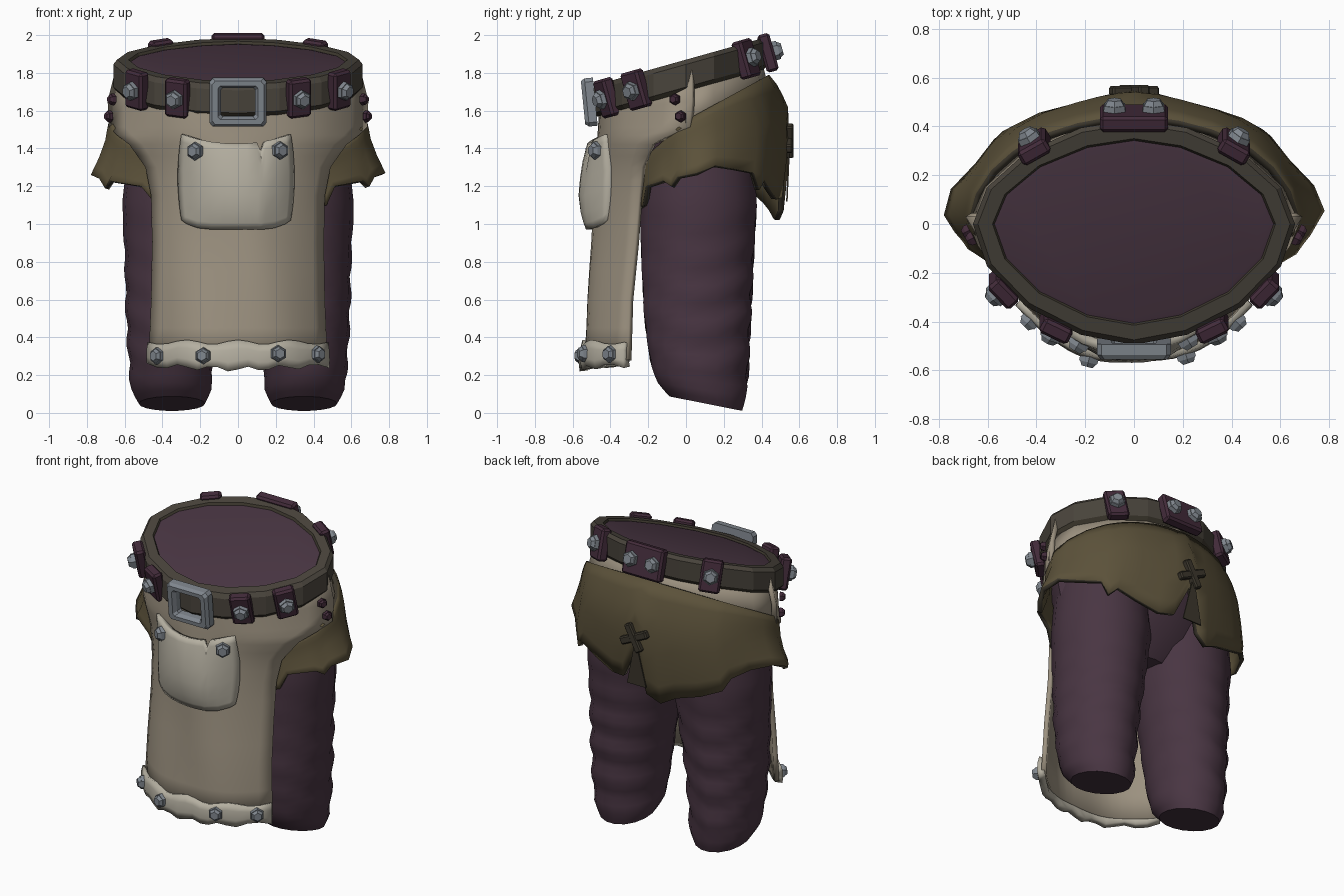
import bpy, bmesh, math
from math import sin, cos, pi, radians
from mathutils import Vector, Matrix

if "Cube" in bpy.data.objects:
    bpy.data.objects.remove(bpy.data.objects["Cube"])


def material(name, *rgb):
    m = bpy.data.materials.new(name)
    m.use_nodes = True
    m.diffuse_color = (*rgb, 1)
    m.node_tree.nodes["Principled BSDF"].inputs["Base Color"].default_value = (*rgb, 1)
    return m


PANTS = material("plum cloth", .066, .036, .055)
LEATHER = material("plum leather", .055, .024, .042)
TAN = material("tan cloth", .335, .287, .217)
PALE = material("pale cloth", .46, .43, .355)
OLIVE = material("olive cloth", .105, .083, .042)
DARK = material("dark olive edge", .045, .038, .026)
BELT = material("brown belt", .066, .057, .044)
STEEL = material("grey steel", .215, .24, .27)


# ---- helpers ----
def lerp(table, t):
    """Piecewise linear lookup of a (key, value...) table."""
    if t <= table[0][0]:
        return table[0][1:]
    for a, b in zip(table, table[1:]):
        if t <= b[0]:
            f = (t - a[0]) / (b[0] - a[0])
            return tuple(p + (q - p) * f for p, q in zip(a[1:], b[1:]))
    return table[-1][1:]


def finish(name, bm, mats, smooth):
    me = bpy.data.meshes.new(name)
    bm.to_mesh(me)
    bm.free()
    ob = bpy.data.objects.new(name, me)
    bpy.context.collection.objects.link(ob)
    for m in mats:
        me.materials.append(m)
    if smooth:
        bpy.ops.object.select_all(action='DESELECT')
        ob.select_set(True)
        bpy.context.view_layer.objects.active = ob
        bpy.ops.object.shade_smooth_by_angle(angle=radians(smooth))
    return ob


def loft(name, rings, mats, caps=True, wrap=False, smooth=0, rule=None):
    """Skin closed rings of points, with end caps or wrapped round."""
    bm = bmesh.new()
    vs = [[bm.verts.new(p) for p in r] for r in rings]
    n = len(vs[0])
    for i in range(len(vs) if wrap else len(vs) - 1):
        a, b = vs[i], vs[(i + 1) % len(vs)]
        for j in range(n):
            k = (j + 1) % n
            f = bm.faces.new((a[j], a[k], b[k], b[j]))
            f.material_index = rule(i) if rule else 0
    if caps and not wrap:
        bm.faces.new(vs[0])
        bm.faces.new(vs[-1])
    bmesh.ops.recalc_face_normals(bm, faces=bm.faces)
    return finish(name, bm, mats, smooth)


def sheet(name, us, vs, fn, mats, thick, smooth=35):
    """Cloth panel fn(u, v), v running upward, thickened inward."""
    bm = bmesh.new()
    g = [[bm.verts.new(fn(u, v)) for v in vs] for u in us]
    for i in range(len(us) - 1):
        for j in range(len(vs) - 1):
            bm.faces.new((g[i][j], g[i + 1][j], g[i + 1][j + 1], g[i][j + 1]))
    ob = finish(name, bm, mats, smooth)
    mod = ob.modifiers.new("thickness", 'SOLIDIFY')
    mod.thickness, mod.offset = thick, -1
    mod.material_offset_rim = len(mats) - 1
    return ob


def frame(loc, normal, up=(0, 0, 1)):
    """Matrix whose y axis looks along the normal and z axis along up."""
    z = Vector(up).normalized()
    y = Vector(normal)
    y = (y - z * y.dot(z)).normalized()
    m = Matrix((y.cross(z), y, z)).transposed().to_4x4()
    m.translation = loc
    return m


def block(name, m, size, mat, bevel=.012):
    bm = bmesh.new()
    bmesh.ops.create_cube(bm, size=1, matrix=m @ Matrix.Diagonal((*size, 1)))
    bmesh.ops.bevel(bm, geom=bm.edges[:], offset=bevel, segments=1, affect='EDGES')
    return finish(name, bm, [mat], 0)


def bolt(name, m, r=.052, mat=STEEL):
    bm = bmesh.new()
    turn = m @ Matrix.Rotation(-pi / 2, 4, 'X')
    for r1, r2, d, o in ((r, r * .95, r * .6, 0), (r * .85, r * .58, r * .4, r * .5)):
        bmesh.ops.create_cone(bm, cap_ends=True, segments=6, radius1=r1, radius2=r2,
                              depth=d, matrix=turn @ Matrix.Translation((0, 0, o)))
    return finish(name, bm, [mat], 0)


def spaced(a, b, n):
    return [a + (b - a) * i / n for i in range(n + 1)]


# ---- belt: tilted ring with pointed sides ----
def belt_point(a, off=0, h=0):
    c, s = cos(a), sin(a)
    x = (.66 + off) * math.copysign(abs(c) ** 1.15, c)
    y = ((.495 if s < 0 else .43) + off) * math.copysign(abs(s) ** 1.1, s)
    return Vector((x, y, 1.785 + .28 * y + h))


TILT = (0, -.27, .96)
ANGLES = [2 * pi * i / 16 for i in range(16)]
profile = [(0, -.06), (0, .06), (-.02, .085), (-.08, .085), (-.095, .06), (-.08, -.085),
           (-.02, -.085)]
loft("belt", [[belt_point(a, o, h) for a in ANGLES] for o, h in profile], [BELT, DARK],
     wrap=True, rule=lambda i: 0 if i < 3 else 1)


def belt_loop(name, deg, width, studs):
    a = radians(deg)
    p = belt_point(a, .004)
    t = belt_point(a + .1) - belt_point(a - .1)
    m = frame(p, (t.y, -t.x, 0), TILT)
    block(name, m, (width, .066, .205), LEATHER, .013)
    for i, x in enumerate(studs):
        bolt(f"{name}_bolt_{i}", m @ Matrix.Translation((x, .042, 0)))


belt_loop("back_belt_loop", 90, .28, (-.08, .08))
for side, degs in (("left", (49, -34, -58)), ("right", (131, 214, 238))):
    for part, d in zip(("rear", "side", "front"), degs):
        belt_loop(f"{side}_{part}_belt_loop", d, .13, (0,))

# ---- buckle: chamfered square frame ----
bm_frame = frame((0, -.51, 1.645), (0, -1, 0), (0, -.1, 1))
buckle_profile = [(1, -.03), (1, .015), (.9, .035), (.7, .035), (.6, .01), (.6, -.03)]
loft("buckle", [[bm_frame @ Vector((sx * .152 * k, d, sz * .128 * k))
                 for sx, sz in ((-1, -.84), (-.88, -1), (.88, -1), (1, -.84),
                                (1, .84), (.88, 1), (-.88, 1), (-1, .84))]
                for k, d in buckle_profile], [STEEL], wrap=True)

# ---- trousers: hip block with flat tilted top, and two creased legs ----
hips = [(1.0, .28, .16, .2), (1.15, .54, .3, .32), (1.4, .6, .34, .4), (1.6, .6, .38, .38)]
rings = [[(rx * cos(a), (f if sin(a) < 0 else b) * sin(a), z) for a in ANGLES]
         for z, rx, f, b in hips]
for off, h in ((-.08, 0), (-.08, .07), (-.105, .075)):
    rings.append([belt_point(a, off, h) for a in ANGLES])
loft("trouser_hips", rings, [PANTS], smooth=30)

# z, centre x, radius x, centre y, radius y
LEG = [(.04, .35, .175, .105, .195), (.10, .352, .21, .085, .235), (.22, .355, .222, .07, .26),
       (.5, .348, .245, .06, .285), (.8, .328, .272, .06, .30), (1.1, .315, .298, .065, .315),
       (1.4, .31, .27, .06, .30)]


def leg_ring(z, sx):
    cx, rx, cy, ry = lerp(LEG, z)
    depth = .075 * min(1, max(0, 1.15 - z) * 1.6) if z > .12 else 0
    pts = []
    for i in range(18):
        a = 2 * pi * i / 18
        saw = (z * 5.2 + .25 * sin(2 * a + sx) + .15 * sin(3 * a + 2 * sx)) % 1
        # creases are deep at the back and outside, faint at the shin
        k = 1 + depth * (.62 + .38 * sin(a + .5)) * (1.3 * (1 - abs(2 * saw - 1) ** 1.5) - .8)
        y = cy + ry * k * sin(a)
        slope = -.22 * (y - .1) * max(0, 1 - z / .4)
        pts.append((sx * (cx + rx * k * cos(a)), y, z + slope + .01))
    return pts


LEVELS = [.04, .07, .11] + spaced(.16, 1.4, 27)
for side, sx in (("left", 1), ("right", -1)):
    loft(f"{side}_trouser_leg", [leg_ring(z, sx) for z in LEVELS], [PANTS], smooth=32)

# ---- apron: z, half width, side y, front y, squareness of the curve ----
APRON = [(.25, .475, -.31, -.55, 2.3), (.6, .46, -.30, -.525, 2.3), (.9, .455, -.27, -.495, 2.3),
         (1.15, .46, -.25, -.48, 2.3), (1.3, .49, -.235, -.47, 2.3), (1.42, .575, -.18, -.465, 2.5),
         (1.47, .64, -.09, -.462, 2.7), (1.51, .685, .02, -.46, 2.7), (1.6, .69, .03, -.46, 2.6),
         (1.72, .645, .03, -.455, 2.4)]


def apron_point(u, z, out=0):
    w, ys, yf, p = lerp(APRON, z)
    y = yf + (ys - yf) * abs(u) ** p
    y += .010 * sin(5 * u + 4 * z) * (1 - u * u)
    lift = max(0, z - 1.5) / .22 * .16 * (u * u - .3)
    return Vector((w * u * (1 + out), y - out, z + lift))


sheet("apron", spaced(-1, 1, 16), [.28, .45, .6, .75, .9, 1.03, 1.15, 1.23, 1.3, 1.36,
                                   1.42, 1.47, 1.51, 1.6, 1.72], apron_point, [TAN], .03)


# ragged pale hem strip
def trim_point(u, v):
    low = .25 + .013 * sin(17 * u) - .02 * (1 - abs(u))
    high = .375 + .012 * cos(11 * u)
    return apron_point(u, low + (high - low) * v, .018 + .01 * sin(pi * v))


sheet("apron_hem", spaced(-1, 1, 18), [0, .3, .7, 1], trim_point, [PALE], .045, 25)


def surface_bolt(name, fn, u, v, r):
    p = fn(u, v)
    t = fn(u + .05, v) - fn(u - .05, v)
    bolt(name, frame(p, (t.y, -t.x, 0)), r)


for i, u in enumerate((-.88, -.38, .44, .87)):
    surface_bolt(f"hem_bolt_{i}", trim_point, u, .5, .046)


# pocket: bulging patch with a sagging, nicked mouth
def pocket_point(u, v):
    top = 1.475 - .05 * (1 - u * u) - (.05 if abs(u - .45) < .04 else 0)
    bottom = .97 + .05 * abs(u) ** 5
    z = bottom + (top - bottom) * v
    x = u * (.31 - .02 * (v - .5) ** 2 * 4) - .01
    bulge = lerp([(0, .015), (.15, .045), (.45, .068), (.8, .055), (1, .035)], v)[0]
    p = apron_point(x / lerp(APRON, z)[0], z)
    return Vector((x, p.y - .015 - bulge * (1 - u ** 4), z))


sheet("pocket", [-1, -.9, -.7, -.45, -.2, 0, .2, .38, .45, .52, .7, .9, 1],
      [0, .08, .2, .4, .6, .8, .92, 1], pocket_point, [PALE], .04, 40)
for side, u in (("left", .77), ("right", -.72)):
    surface_bolt(f"{side}_pocket_bolt", pocket_point, u, .86, .05)

# tan waistband below the belt at the back
sheet("waistband", spaced(0, pi, 8), [-.25, -.15, -.05],
      lambda a, h: belt_point(a, -.035 - h * .22, h), [TAN], .03)

# plum studs on the apron sides
for side, sx in (("left", 1), ("right", -1)):
    for i, (x, y, z) in enumerate(((.665, -.06, 1.66), (.682, -.03, 1.57))):
        bolt(f"{side}_side_stud_{i}", frame((sx * x, y, z), (sx, -.5, 0)), .032, LEATHER)

# ---- torn back wrap: angle in degrees and hem height ----
HEM = [(-52, 1.08), (-44, 1.10), (-40, 1.20), (-22, 1.23), (-14, 1.20), (-8, 1.25), (6, 1.27),
       (18, 1.31), (32, 1.29), (44, 1.27), (48, 1.18), (53, 1.23), (62, 1.18), (74, 1.13),
       (82, 1.14), (90, 1.36), (95, 1.07), (102, 1.02), (110, 1.07), (122, 1.11), (133, 1.16),
       (138, 1.24), (150, 1.28), (164, 1.30), (176, 1.26), (186, 1.24), (192, 1.19),
       (198, 1.23), (220, 1.2), (226, 1.12), (232, 1.08)]


def wrap_point(d, v):
    a = radians(d)
    down = 1 - v
    s = sin(a)
    rx, back = lerp([(0, .675, .44), (.15, .69, .49), (.4, .70, .535), (.7, .73, .535),
                     (1, .77, .51)], down)
    top = 1.55 + .24 * s if s > 0 else 1.55 + .3 * s
    z = top + (lerp(HEM, d)[0] - top) * down
    k = 1 + .025 * sin(9 * a) * down
    side = rx * (1 + .2 * min(0, s))
    return Vector((side * k * cos(a), (back * k if s > 0 else .33) * s, z))


sheet("back_wrap", [d for d, z in HEM], [0, .15, .3, .45, .6, .75, .88, 1], wrap_point,
      [OLIVE, DARK], .03, 40)

# dark tear below a crossed repair stitch
sheet("wrap_tear", [-1, 1], [0, 1], lambda u, v: Vector(
    (-u * (.07 - .06 * v) - .01, .538 + .012 * v, 1.12 + .27 * v)), [DARK], .008, 0)
for i, (ang, length) in enumerate(((25, .21), (-62, .19))):
    m = frame((0, .545, 1.44), (0, 1, 0)) @ Matrix.Rotation(radians(ang), 4, 'Y')
    block(f"repair_stitch_{i}", m, (length, .04 + .01 * i, .05), DARK, .008)
